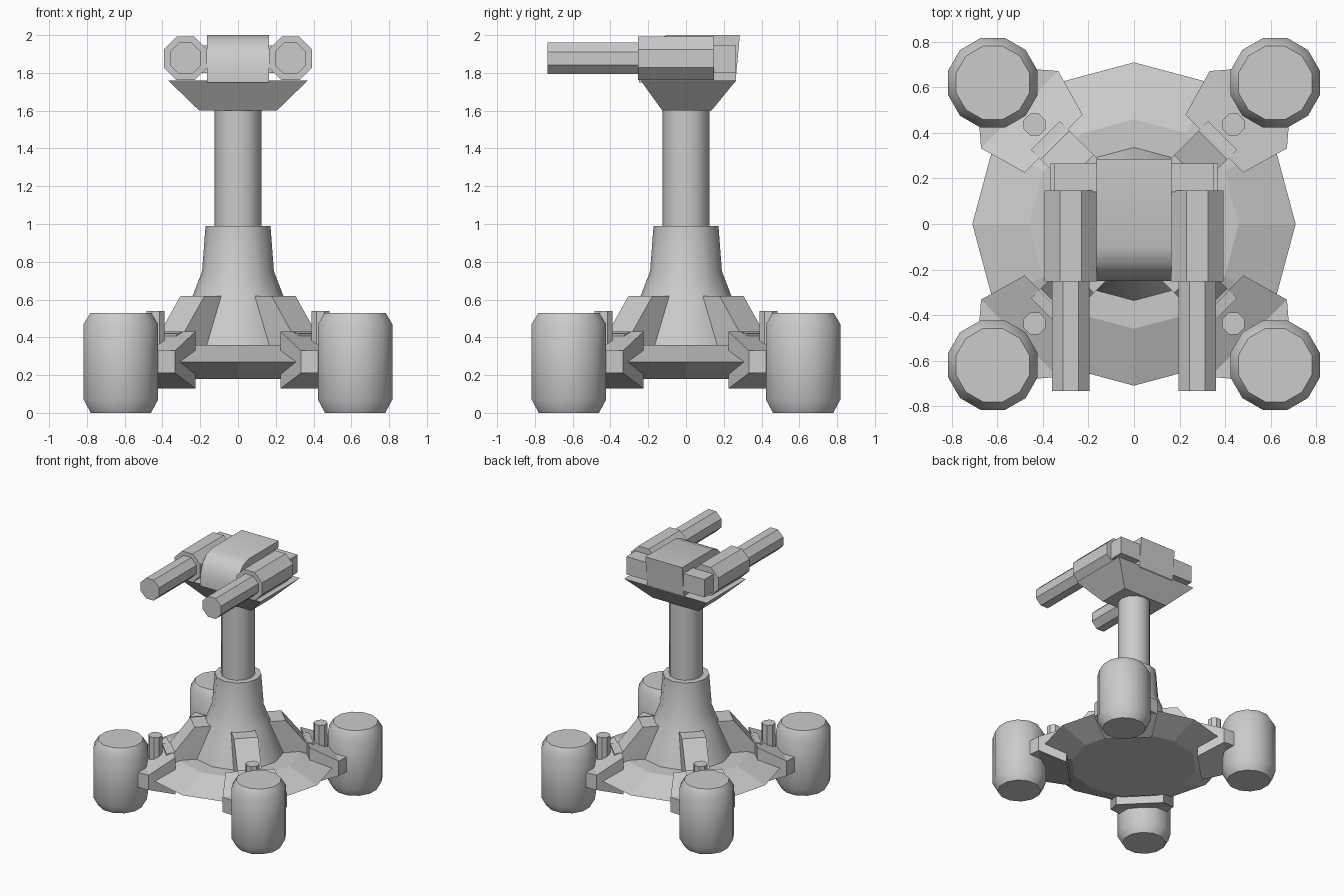
import bpy, bmesh
from math import sin, cos, pi, radians
from mathutils import Matrix, Vector

if "Cube" in bpy.data.objects:
    bpy.data.objects.remove(bpy.data.objects["Cube"])


def finish(name, bm, matrix=None):
    if matrix:
        bm.transform(matrix)
    bmesh.ops.recalc_face_normals(bm, faces=bm.faces)
    me = bpy.data.meshes.new(name)
    bm.to_mesh(me)
    bm.free()
    ob = bpy.data.objects.new(name, me)
    bpy.context.collection.objects.link(ob)
    return ob


def loft(name, rings, matrix=None):
    """Skin a list of equal-length point rings and cap both ends."""
    bm = bmesh.new()
    vs = [[bm.verts.new(p) for p in r] for r in rings]
    n = len(vs[0])
    for a, b in zip(vs, vs[1:]):
        for i in range(n):
            j = (i + 1) % n
            bm.faces.new((a[i], a[j], b[j], b[i]))
    bm.faces.new(vs[0][::-1])
    bm.faces.new(vs[-1])
    return finish(name, bm, matrix)


def lathe(name, profile, sides, offset=0.0, matrix=None):
    """Turn (radius, z) points about z; offset is in fractions of a side."""
    ang = [2 * pi * (i + offset) / sides for i in range(sides)]
    return loft(name, [[(r * cos(a), r * sin(a), z) for a in ang] for r, z in profile], matrix)


def extrude(name, outline, half, axis, matrix=None):
    """Extrude a (u, z) outline sideways; axis 'x' gives u=y, axis 'y' gives u=x."""
    place = (lambda u, z, s: (s, u, z)) if axis == 'x' else (lambda u, z, s: (u, s, z))
    return loft(name, [[place(u, z, s) for u, z in outline] for s in (-half, half)], matrix)


def rect(x0, x1, y0, y1, z):
    return [(x0, y0, z), (x1, y0, z), (x1, y1, z), (x0, y1, z)]


def section(t, s, z0, z1):
    return [(t, -s, z0), (t, s, z0), (t, s, z1), (t, -s, z1)]


smooth = []

# Base disc, flared tower and pole
lathe("base_disc", [(.48, .18), (.71, .27), (.46, .36), (.30, .36)], 12)
smooth.append(lathe("tower", [(.34, .35), (.24, .62), (.19, .75), (.172, .99)], 12))
smooth.append(lathe("pole", [(.125, .95), (.125, 1.62)], 12))

# Four diagonal legs: rib, bracket, pin and foot pod
for i in range(4):
    turn = Matrix.Rotation(radians(45 + 90 * i), 4, 'Z')
    extrude(f"leg_rib_{i}", [(.1, .3), (.1, .62), (.34, .62), (.49, .43), (.55, .42), (.55, .3)],
            .09, 'y', turn)
    loft(f"leg_bracket_{i}", [section(.5, .18, .13, .43), section(.71, .24, .21, .33),
                              section(.78, .18, .21, .33)], turn)
    smooth.append(lathe(f"leg_pin_{i}", [(.052, .3), (.052, .54)], 8, .5,
                        turn @ Matrix.Translation((.617, 0, 0))))
    pos = turn @ Vector((.62 * 2 ** .5, 0, 0))
    smooth.append(lathe(f"foot_pod_{i}", [(.165, 0), (.204, .07), (.204, .47), (.167, .53)],
                        12, .5, Matrix.Translation(pos)))

# Head: tapered cradle, rounded housing and rear crossbar
loft("head_cradle", [rect(-.205, .205, -.125, .135, 1.6), rect(-.37, .37, -.24, .265, 1.76)])
smooth.append(extrude("head_housing",
                      [(.262, 1.75), (.285, 2.0), (-.1, 2.0), (-.17, 1.975), (-.22, 1.92),
                       (-.247, 1.84), (-.25, 1.75)], .165, 'x'))
loft("rear_crossbar", [rect(-.35, .35, .14, .265, 1.80), rect(-.35, .35, .14, .265, 1.945)])

# Twin guns, each an octagonal sleeve and barrel pointing to the front
for side, x in (("left", -.278), ("right", .278)):
    aim = Matrix.Translation((x, 0, 1.877)) @ Matrix.Rotation(radians(90), 4, 'X')
    k = 1 / cos(pi / 8)
    smooth.append(lathe(f"gun_sleeve_{side}", [(.115 * k, -.147), (.115 * k, .253)], 8, .5, aim))
    smooth.append(lathe(f"gun_barrel_{side}", [(.083 * k, .2), (.083 * k, .733)], 8, .5, aim))

# Soften the round parts, keeping hard edges
for ob in smooth:
    ob.select_set(True)
bpy.context.view_layer.objects.active = smooth[0]
bpy.ops.object.shade_smooth_by_angle(angle=radians(31))
bpy.ops.object.select_all(action='DESELECT')
